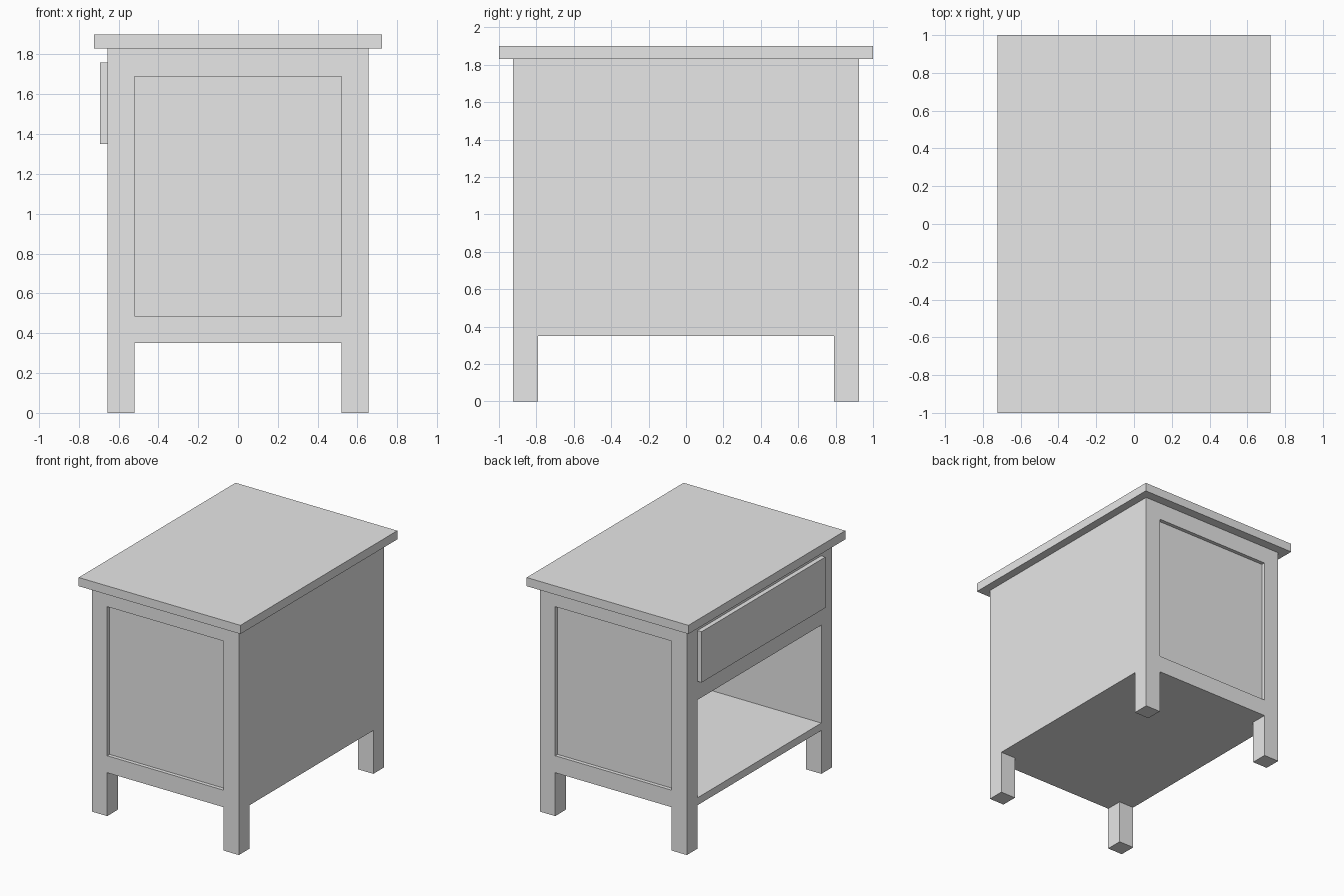
import bpy
import bmesh

# Remove the default cube
cube = bpy.data.objects.get("Cube")
if cube:
    bpy.data.objects.remove(cube, do_unlink=True)

# One plain grey for every part
grey = bpy.data.materials.new("light_grey")
grey.use_nodes = True
colour = (0.8, 0.8, 0.8, 1.0)
grey.diffuse_color = colour
grey.node_tree.nodes["Principled BSDF"].inputs["Base Color"].default_value = colour


def box(name, x, y, z):
    """Box spanning the given (low, high) ranges."""
    spans = [sorted(x), sorted(y), sorted(z)]
    bm = bmesh.new()
    bmesh.ops.create_cube(bm, size=1)
    for v in bm.verts:
        v.co = [s[0] if c < 0 else s[1] for c, s in zip(v.co, spans)]
    mesh = bpy.data.meshes.new(name)
    bm.to_mesh(mesh)
    bm.free()
    mesh.materials.append(grey)
    obj = bpy.data.objects.new(name, mesh)
    bpy.context.collection.objects.link(obj)
    return obj


X, Y = 0.655, 0.925           # outer faces of the body
XI, YI = 0.52, 0.79           # inner faces of the posts
BASE, TOP = 0.35, 1.83        # underside of the body and of the top
SHELF, RAIL = 0.41, 1.20      # open compartment, bottom and top
BACK = 0.59                   # inside of the closed long wall

# Overhanging top
box("table_top", (-0.722, 0.722), (-1, 1), (TOP, 1.90))

for sy, end in ((-1, "front"), (1, "back")):
    # Corner posts, running down into the legs
    for sx, side in ((-1, "right"), (1, "left")):
        box(f"{end}_{side}_leg", (sx * XI, sx * X), (sy * YI, sy * Y), (0, TOP))
    # Framed end with a recessed panel
    box(f"{end}_lower_rail", (-XI, XI), (sy * YI, sy * Y), (BASE, 0.487))
    box(f"{end}_upper_rail", (-XI, XI), (sy * YI, sy * Y), (1.69, TOP))
    box(f"{end}_panel", (-XI, XI), (sy * YI, sy * 0.895), (0.487, 1.69))

# Closed long wall, shelf floor and drawer housing
box("closed_wall", (BACK, X), (-YI, YI), (BASE, TOP))
box("shelf_floor", (-X, BACK), (-YI, YI), (BASE, SHELF))
box("drawer_housing", (-X, BACK), (-YI, YI), (RAIL, TOP))

# Drawer front standing proud of the housing
box("drawer_front", (-0.692, -X), (-YI, YI), (1.35, 1.76))
